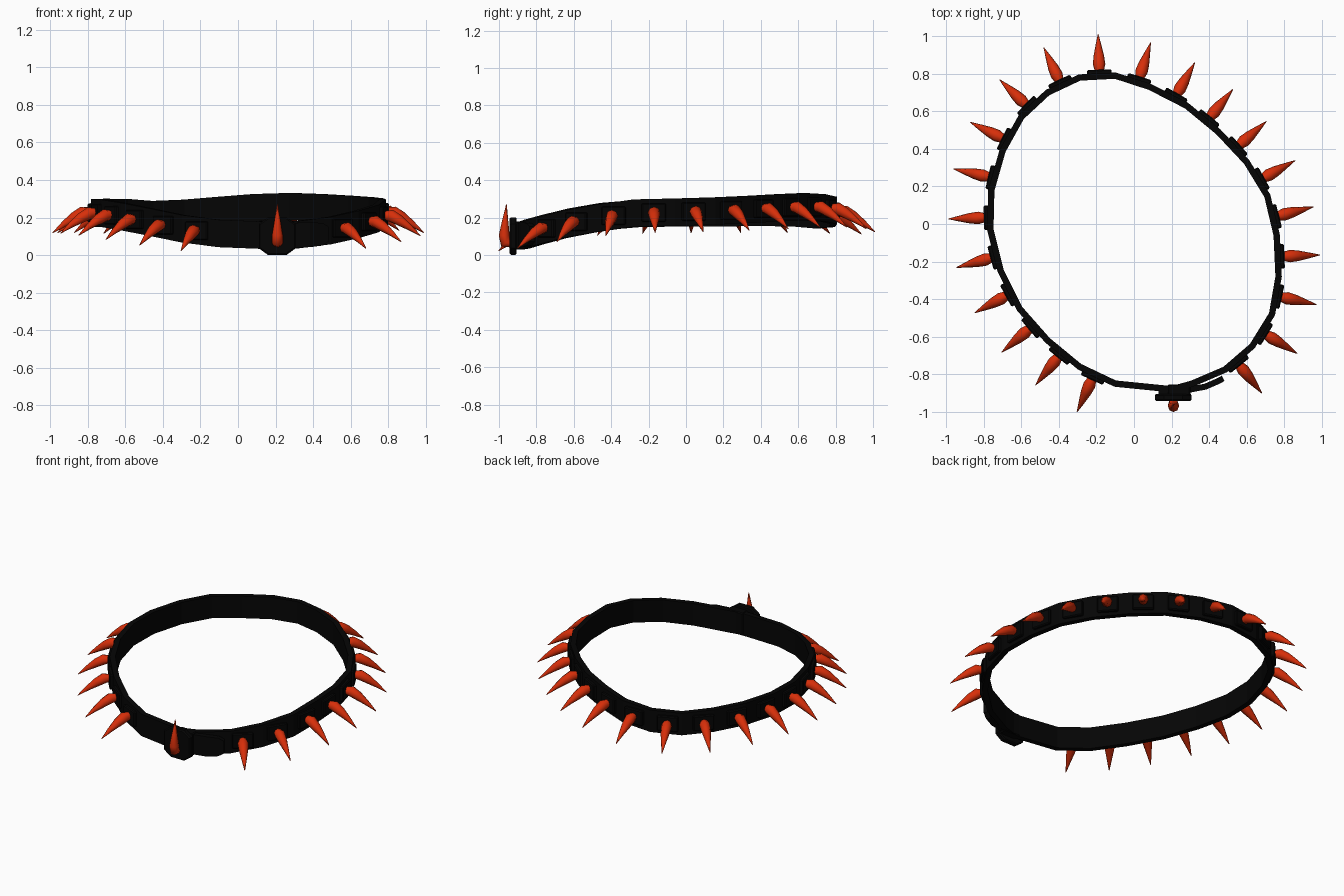
import bpy, bmesh, math
from mathutils import Vector, Matrix

if "Cube" in bpy.data.objects:
    bpy.data.objects.remove(bpy.data.objects["Cube"])


def material(name, col):
    m = bpy.data.materials.new(name)
    m.diffuse_color = (*col, 1)
    m.use_nodes = True
    m.node_tree.nodes["Principled BSDF"].inputs["Base Color"].default_value = m.diffuse_color
    return m


BLACK = material("black leather", (0.0015, 0.0015, 0.0015))
RED = material("red horn", (0.68, 0.028, 0.003))
UP = Vector((0, 0, 1))

# Centre line of the strap, clockwise from the buckle (x, y, z)
PATH = [Vector(p) for p in [
    (.20, -.88, .103), (-.10, -.85, .115), (-.29, -.76, .14), (-.46, -.62, .175),
    (-.61, -.45, .205), (-.71, -.25, .222), (-.765, -.03, .225), (-.76, .18, .226),
    (-.70, .39, .227), (-.60, .57, .226), (-.46, .70, .215), (-.29, .78, .222),
    (-.10, .79, .238), (.085, .73, .252), (.28, .63, .258), (.45, .49, .252),
    (.60, .33, .243), (.71, .15, .235), (.76, -.06, .229), (.77, -.28, .224),
    (.735, -.48, .195), (.63, -.65, .163), (.485, -.775, .13), (.31, -.85, .108)]]
N = len(PATH)


def finish(name, bm, mat):
    bmesh.ops.recalc_face_normals(bm, faces=bm.faces)
    me = bpy.data.meshes.new(name)
    bm.to_mesh(me)
    bm.free()
    me.materials.append(mat)
    ob = bpy.data.objects.new(name, me)
    bpy.context.collection.objects.link(ob)
    return ob


def loft(name, rings, mat, closed=False):
    bm = bmesh.new()
    vs = [[bm.verts.new(p) for p in r] for r in rings]
    k = len(vs[0])
    for i in range(len(vs) if closed else len(vs) - 1):
        a, b = vs[i], vs[(i + 1) % len(vs)]
        for j in range(k):
            bm.faces.new((a[j], a[(j + 1) % k], b[(j + 1) % k], b[j]))
    if not closed:
        bm.faces.new(vs[0])
        bm.faces.new(vs[-1])
    return finish(name, bm, mat)


def outward(t):
    return Vector((-t.y, t.x, 0)).normalized()


def strap(name, pts, half_t, heights, closed):
    rings, n = [], len(pts)
    for i, p in enumerate(pts):
        a = pts[i - 1] if closed or i else p
        b = pts[(i + 1) % n] if closed or i < n - 1 else p
        # the path runs clockwise, so outward is to the left
        o = outward(b - a) * half_t
        h = UP * heights[i]
        rings.append([p - o - h, p + o - h, p + o + h, p - o + h])
    return loft(name, rings, BLACK, closed)


def box(name, mat4, size):
    bm = bmesh.new()
    bmesh.ops.create_cube(bm, size=1, matrix=mat4 @ Matrix.Diagonal((*size, 1)))
    ob = finish(name, bm, BLACK)
    m = ob.modifiers.new("bevel", 'BEVEL')
    m.width = .006
    return ob


def horn(name, centres, radii, side, sides=8):
    """Curved tapering spike; side is the horizontal cross direction."""
    rings = []
    for i, c in enumerate(centres):
        t = centres[min(i + 1, len(centres) - 1)] - centres[max(i - 1, 0)]
        v = t.cross(side).normalized()
        rings.append([c + radii[i] * (side * math.cos(a) + v * math.sin(a))
                      for a in (2 * math.pi * j / sides for j in range(sides))])
    ob = loft(name, rings, RED)
    for p in ob.data.polygons:
        p.use_smooth = len(p.vertices) == 4
    return ob


# Main strap
strap("strap", PATH, .017, [.073] * N, True)

# Even stations by length along the strap, skipping the buckle
cum = [0]
for i in range(N):
    cum.append(cum[-1] + (PATH[(i + 1) % N] - PATH[i]).length)


def at(s):
    i = max(k for k in range(N) if cum[k] <= s)
    a, b = PATH[i], PATH[(i + 1) % N]
    f = (s - cum[i]) / (cum[i + 1] - cum[i])
    ta = (PATH[(i + 1) % N] - PATH[i - 1]).normalized()
    tb = (PATH[(i + 2) % N] - a).normalized()
    return a.lerp(b, f), ta.lerp(tb, f)


start = cum[1] + .58 * (cum[2] - cum[1])
end = cum[21] + .28 * (cum[22] - cum[21]) + .065
COUNT = 21
PROFILE = [(.03, .002, .024), (.065, 0, .033), (.11, -.025, .028),
           (.165, -.062, .016), (.224, -.107, .002)]
for i in range(COUNT):
    p, t = at(start + (end - start) * i / (COUNT - 1))
    o = outward(t)
    side = o.cross(UP)
    frame = Matrix((side, o, UP)).transposed().to_4x4()
    frame.translation = p + o * .02
    box(f"spike_plate_{i}", frame, (.13, .032, .10))
    horn(f"spike_{i}", [p + o * d + UP * z for d, z, r in PROFILE],
         [r for d, z, r in PROFILE], side)

# Buckle: octagonal front plate and inner block
OCT = [(-.05, -.1), (.05, -.1), (.098, -.065), (.098, .065),
       (.05, .1), (-.05, .1), (-.098, .065), (-.098, -.065)]
loft("buckle_plate", [[Vector((.209 + x * s, y, .101 + z * s)) for x, z in OCT]
                      for y, s in [(-.905, .94), (-.912, 1), (-.935, 1), (-.943, .93)]],
     BLACK)
box("buckle_block", Matrix.Translation((.24, -.885, .105)), (.12, .06, .15))

# Loose strap end with a narrowed tip
strap("strap_end", [Vector(p) for p in [(.475, -.822, .112), (.445, -.838, .111),
                                        (.38, -.866, .108), (.28, -.885, .105),
                                        (.13, -.898, .105)]],
      .016, [.04, .06, .066, .066, .066], False)

# Upright buckle spike
TONGUE = [(-.935, .06, .02), (-.965, .065, .03), (-.972, .105, .029),
          (-.967, .18, .017), (-.96, .27, .002)]
horn("buckle_spike", [Vector((.21, y, z)) for y, z, r in TONGUE],
     [r for y, z, r in TONGUE], Vector((1, 0, 0)))
